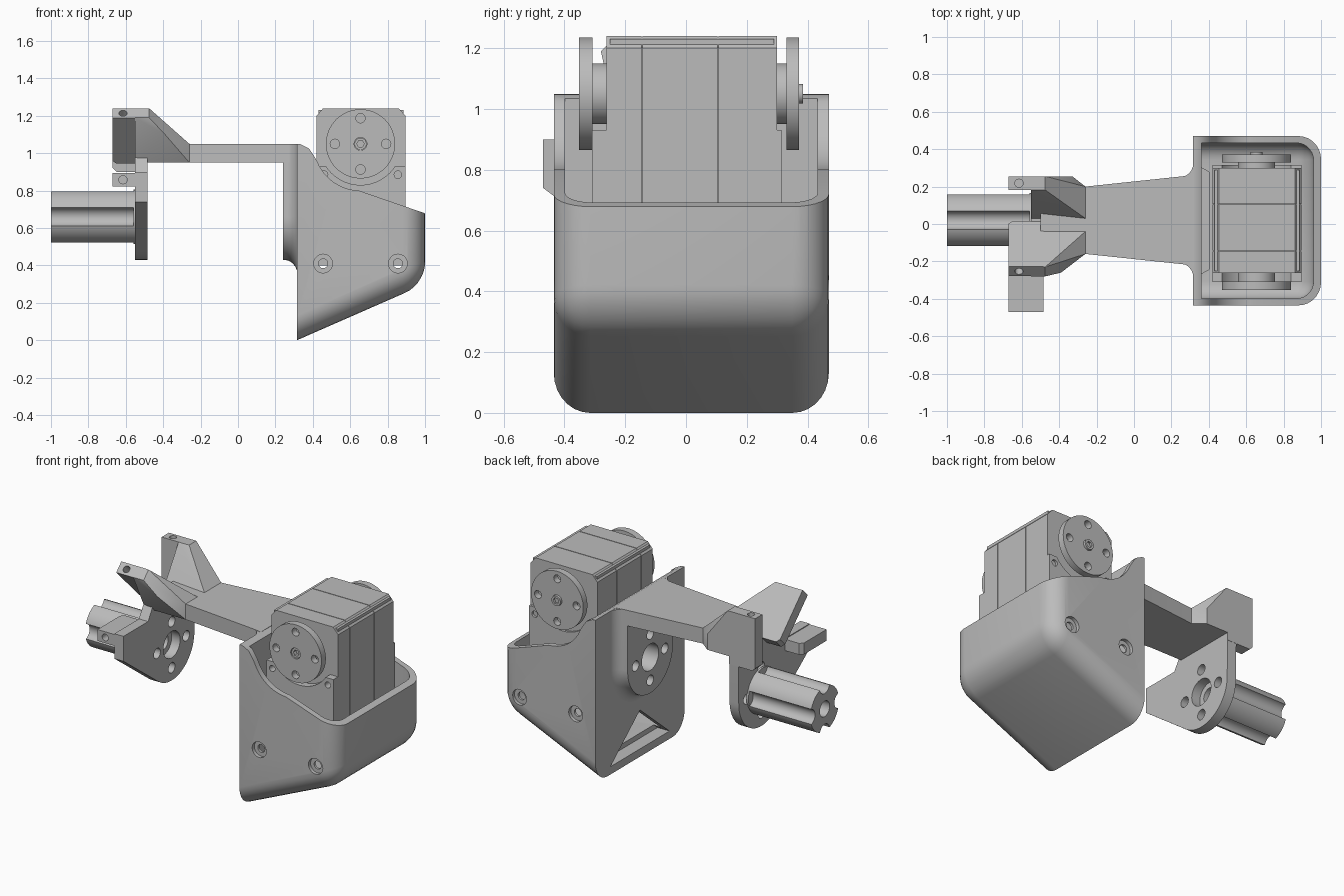
import bpy, bmesh
from math import sin, cos, pi, radians
from mathutils import Vector

if "Cube" in bpy.data.objects:
    bpy.data.objects.remove(bpy.data.objects["Cube"])

grey = bpy.data.materials.new("plain grey")
grey.use_nodes = True
grey.diffuse_color = (0.5, 0.5, 0.5, 1)
grey.node_tree.nodes["Principled BSDF"].inputs["Base Color"].default_value = (0.5, 0.5, 0.5, 1)

CY, CZ = 0.02, 0.66          # output axis, along x
SX, SZ = 0.655, 1.05         # servo axis, along y
MID, HALF = 0.0175, 0.4525   # shell centre and half width


def finish(name, bm):
    bmesh.ops.recalc_face_normals(bm, faces=bm.faces)
    mesh = bpy.data.meshes.new(name)
    bm.to_mesh(mesh)
    bm.free()
    mesh.materials.append(grey)
    ob = bpy.data.objects.new(name, mesh)
    bpy.context.collection.objects.link(ob)
    return ob


def place(axis, u, v, w):
    return {"x": (w, u, v), "y": (u, w, v), "z": (u, v, w)}[axis]


def loft(name, axis, rings):
    """Join equal-length outlines, each given as (outline, offset)."""
    bm = bmesh.new()
    loops = [[bm.verts.new(place(axis, u, v, w)) for u, v in pts] for pts, w in rings]
    n = len(loops[0])
    for a, b in zip(loops, loops[1:]):
        for i in range(n):
            j = (i + 1) % n
            bm.faces.new((a[i], a[j], b[j], b[i]))
    bm.faces.new(loops[0])
    bm.faces.new(loops[-1])
    return finish(name, bm)


def prism(name, axis, pts, lo, hi):
    return loft(name, axis, [(pts, lo), (pts, hi)])


def arc(u, v, r, a, b, n):
    return [(u + r * cos(radians(a + (b - a) * i / n)),
             v + r * sin(radians(a + (b - a) * i / n))) for i in range(n + 1)]


def cyl(name, axis, u, v, r, lo, hi, n=48):
    return prism(name, axis, arc(u, v, r, 0, 360, n)[:-1], lo, hi)


def rect(u0, u1, v0, v1):
    return [(u0, v0), (u1, v0), (u1, v1), (u0, v1)]


def hull(name, pts):
    bm = bmesh.new()
    for p in pts:
        bm.verts.new(p)
    bmesh.ops.convex_hull(bm, input=bm.verts)
    return finish(name, bm)


def cut(ob, cutters):
    for c in cutters:
        m = ob.modifiers.new("cut", "BOOLEAN")
        m.operation, m.solver, m.object = "DIFFERENCE", "EXACT", c
    bpy.context.view_layer.update()
    deps = bpy.context.evaluated_depsgraph_get()
    mesh = bpy.data.meshes.new_from_object(ob.evaluated_get(deps))
    ob.modifiers.clear()
    ob.data = mesh
    for c in cutters:
        bpy.data.objects.remove(c)
    return ob


def around(u, v, d):
    return [(u + d * cos(k * pi / 2), v + d * sin(k * pi / 2)) for k in range(4)]


def flange_holes(lo, hi):
    return [cyl("cutter", "x", CY, CZ, 0.085, lo, hi)] + \
        [cyl("cutter", "x", u, v, 0.033, lo, hi, 20) for u, v in around(CY, CZ, 0.148)]


def cup(name, x0, x1, half, lift, r):
    """Wedge with sloping floor, rounded along the floor and outer corners."""
    def floor(x):
        return (x - 0.315) * 0.438 + lift
    ob = prism(name, "y", [(x0, floor(x0)), (x1, floor(x1)), (x1, 1.5), (x0, 1.5)],
               MID - half, MID + half)
    bm = bmesh.new()
    bm.from_mesh(ob.data)
    edges = []
    for e in bm.edges:
        a, b = (v.co for v in e.verts)
        at_end = min(a.x, b.x) > x1 - 0.01
        low = max(a.z, b.z) < 1
        along_floor = low and abs(a.x - b.x) > 0.1
        if along_floor or (at_end and min(a.z, b.z) < 1):
            edges.append(e)
    bmesh.ops.bevel(bm, geom=edges, offset=r, segments=7, profile=0.5, affect="EDGES")
    bmesh.ops.recalc_face_normals(bm, faces=bm.faces)
    bm.to_mesh(ob.data)
    bm.free()
    return ob


# Shell: cup with swooping rim, screw holes and a triangular drain
shell = cup("shell", 0.315, 1.0, HALF, 0, 0.12)
rim = [(0.28, 1.05), (0.335, 1.048), (0.38, 1.025), (0.41, 0.98)] + \
    arc(SX, SZ, 0.25, 202, 268, 10) + [(1.1, 0.644), (1.1, 1.7), (0.28, 1.7)]
tools = [cup("cutter", 0.36, 0.96, HALF - 0.037, 0.045, 0.09),
         prism("cutter", "y", rim, -1, 1),
         prism("cutter", "x", [(MID - 0.3, 0.05), (MID + 0.3, 0.05), (MID, 0.3)], 0.25, 0.4)]
for x in (0.455, 0.855):
    tools.append(cyl("cutter", "y", x, 0.41, 0.025, -0.6, 0.6, 20))
    for s in (-1, 1):
        ends = sorted((MID + s * (HALF - 0.022), MID + s * 0.6))
        tools.append(cyl("cutter", "y", x, 0.41, 0.05, *ends, 28))
cut(shell, tools + flange_holes(0.2, 0.4))


# Boss between shell and arm, flaring into the shell wall
def boss_outline(r):
    return [(CY - r, 1.048)] + arc(CY, CZ, r, 180, 360, 32) + [(CY + r, 1.048)]


flare = [(boss_outline(0.23 + 0.08 * (1 - cos(t * pi / 12))), 0.245 + 0.073 * sin(t * pi / 12))
         for t in range(7)]
boss = loft("arm_boss", "x", [(boss_outline(0.23), 0.24)] + flare[1:])
cut(boss, flange_holes(0.2, 0.4))

# Tapered arm
prism("arm", "z", [(-0.5, -0.135), (-0.26, -0.16), (0.26, -0.215), (0.32, -0.225),
                   (0.32, 0.265), (0.26, 0.255), (-0.26, 0.2), (-0.5, 0.18)], 0.95, 1.05)

# Mounting flange with a gusset towards the side finger
outline = [(-0.22, 0.9), (-0.47, 0.9), (-0.47, 0.74)] + arc(CY, CZ, 0.23, 233, 360, 24) + \
    [(0.255, 1.0), (-0.16, 1.0)]
cut(prism("flange", "x", outline, -0.55, -0.485), flange_holes(-0.6, -0.4))

# Grooved output shaft
cut(cyl("output_shaft", "x", CY, CZ, 0.145, -1.0, -0.545, 64),
    [cyl("cutter", "x", u, v, 0.05, -1.1, -0.56, 24) for u, v in around(CY, CZ, 0.148)] +
    [cyl("cutter", "x", CY, CZ, 0.05, -1.1, -0.5, 32)])

# Three fingers fanned round the shaft axis, each drilled from its tip
for name, deg, tip in (("upright_finger", 0, 0.58), ("slanted_finger", 45, 0.585),
                       ("side_finger", 90, 0.49)):
    s, c = sin(radians(deg)), cos(radians(deg))

    def turn(x, p, a):
        return Vector((x, CY - s * a + c * p, CZ + c * a + s * p))
    bar = hull(name, [turn(x, p, a) for p in (0.162, 0.235) for x, a in
                      ((-0.67, 0.26), (-0.65, 0.24), (-0.485, 0.24), (-0.485, tip), (-0.67, tip))])
    drill = hull("cutter", [turn(-0.615 + u, 0.198 + v, a) for a in (tip - 0.15, tip + 0.1)
                            for u, v in arc(0, 0, 0.022, 0, 360, 16)[:-1]])
    cut(bar, [drill])

# Webs tying the upper fingers to the arm
hull("upright_web", [(x, y, 1.24) for x in (-0.55, -0.475) for y in (0.182, 0.255)] +
     [(-0.55, y, z) for y in (0.03, 0.255) for z in (0.95, 1.0)] +
     [(-0.26, y, z) for y in (0.03, 0.2) for z in (0.95, 1.05)] +
     [(-0.33, 0.255, z) for z in (0.95, 1.05)])
hull("slanted_web", [(x, y, z) for x in (-0.55, -0.475) for y, z in ((-0.23, 1.24), (-0.28, 1.19))] +
     [(-0.55, y, z) for y, z in ((0.01, 1.0), (0.01, 0.95), (-0.16, 0.95))] +
     [(-0.26, y, z) for y in (-0.04, -0.16) for z in (0.95, 1.05)] +
     [(-0.39, -0.26, 1.1)])

# Servo body in three sections with fine seams
body = [(0.42, 0.4), (0.895, 0.4), (0.895, 1.2), (0.86, 1.24), (0.455, 1.24), (0.42, 1.2)]
for name, lo, hi in (("front", -0.262, -0.147), ("middle", -0.143, 0.103), ("rear", 0.107, 0.3)):
    prism("servo_" + name, "y", body, lo, hi)
prism("servo_core", "y", rect(0.43, 0.885, 0.41, 1.23), -0.25, 0.29)

# Cheek plates hugging the servo horns
for name, lo, hi in (("front_cheek", -0.31, -0.262), ("rear_cheek", 0.3, 0.315)):
    cut(prism(name, "y", rect(0.42, 0.895, 0.4, 0.93), lo, hi),
        [cyl("cutter", "y", SX, SZ, 0.22, -1, 1)] +
        [cyl("cutter", "y", x, 0.885, 0.02, -1, 1, 20) for x in (0.46, 0.855)])

# Servo horns: hub, drilled disc and centre screw
for name, hub, disc, screw in (("front", (-0.31, -0.25), (-0.352, -0.308), (-0.345, -0.3)),
                               ("rear", (0.29, 0.335), (0.33, 0.372), (0.36, 0.385))):
    cyl(name + "_hub", "y", SX, SZ, 0.1, *hub)
    cut(cyl(name + "_horn", "y", SX, SZ, 0.185, *disc, 64),
        [cyl("cutter", "y", u, v, 0.025, -1, 1, 20) for u, v in around(SX, SZ, 0.137)] +
        [cyl("cutter", "y", SX, SZ, 0.034, -1, 1, 32)])
    cut(cyl(name + "_screw", "y", SX, SZ, 0.032, *screw, 32),
        [cyl("cutter", "y", SX, SZ, 0.02, -0.4, -0.32, 6),
         cyl("cutter", "y", SX, SZ, 0.02, 0.37, 0.4, 6)])

# Smooth curved surfaces, keeping hard edges
for ob in bpy.context.scene.objects:
    ob.select_set(ob.type == "MESH")
    if ob.type == "MESH":
        bpy.context.view_layer.objects.active = ob
bpy.ops.object.shade_smooth_by_angle(angle=radians(30))
